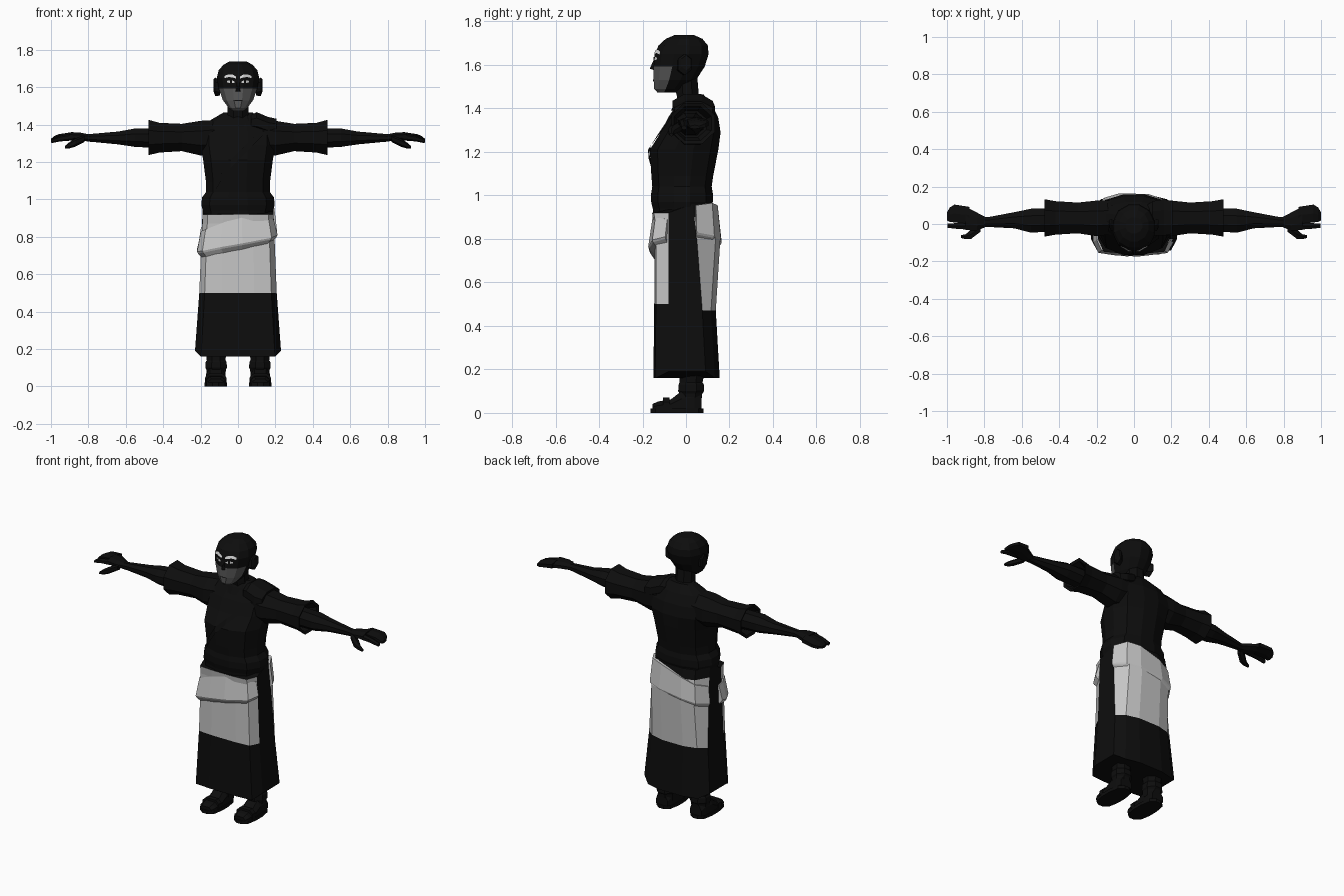
import bpy, bmesh, math
from mathutils import Vector
from mathutils.bvhtree import BVHTree


def material(name, value):
    m = bpy.data.materials.new(name)
    m.diffuse_color = (value, value, value, 1)
    return m


BLACK = material("robe black", 0.004)
LIGHT = material("cloth light grey", 0.56)
FACE = material("face grey", 0.10)
WHITE = material("brow white", 0.68)


def finish(name, bm, mats, rule=None):
    bmesh.ops.recalc_face_normals(bm, faces=bm.faces)
    bm.normal_update()
    if rule:
        for f in bm.faces:
            f.material_index = rule(f.calc_center_median())
    me = bpy.data.meshes.new(name)
    bm.to_mesh(me)
    bm.free()
    for m in mats:
        me.materials.append(m)
    ob = bpy.data.objects.new(name, me)
    bpy.context.collection.objects.link(ob)
    return ob


def loft(name, rings, mats=(BLACK,), rule=None):
    """Skin a list of equal-length point rings and cap both ends."""
    bm = bmesh.new()
    loops = [[bm.verts.new(p) for p in r] for r in rings]
    n = len(loops[0])
    for a, b in zip(loops, loops[1:]):
        for i in range(n):
            j = (i + 1) % n
            bm.faces.new((a[i], a[j], b[j], b[i]))
    bm.faces.new(loops[0])
    bm.faces.new(loops[-1])
    return finish(name, bm, mats, rule)


def oval(c0, c1, r0, r1, n, power=2.0):
    """Rounded polygon with flat sides towards the axes."""
    pts = []
    for i in range(n):
        a = 2 * math.pi * (i + 0.5) / n
        c, s = math.cos(a), math.sin(a)
        k = (abs(c) ** power + abs(s) ** power) ** (-1 / power) / math.cos(math.pi / n)
        pts.append((c0 + r0 * c * k, c1 + r1 * s * k))
    return pts


def upright(rows, n, power=2.0, cx=0.0):
    """Rings from rows of (z, half width, front y, back y)."""
    return [[(x, y, z) for x, y in oval(cx, (f + b) / 2, w, (b - f) / 2, n, power)]
            for z, w, f, b in rows]


def sideways(rows, n, side, power=2.3):
    """Rings from rows of (x, front y, back y, low z, high z)."""
    return [[(side * x, y, z) for y, z in oval((f + b) / 2, (l + h) / 2, (b - f) / 2, (h - l) / 2, n, power)]
            for x, f, b, l, h in rows]


def fold(name, path, out, mat):
    """Draped cloth band along (x, y, top z, bottom z), standing off at its lower edge."""
    rings = []
    for x, y, zt, zb in path:
        def at(o, z):
            k = 1 + o / math.hypot(x, y)
            return (x * k, y * k, z)
        rings.append([at(0.004, zt), at(out, zb + 0.03), at(out * 0.8, zb + 0.02), at(-0.012, zb - 0.012), at(-0.012, zt)])
    return loft(name, rings, (mat,))


def plate(name, target, spans, mat, lift=0.004):
    """Thin patch projected on the front of a part, spans of (x, low z, high z)."""
    bm = bmesh.new()
    bm.from_mesh(target.data)
    tree = BVHTree.FromBMesh(bm)
    bm.free()
    bm = bmesh.new()
    cols = []
    for x, lo, hi in spans:
        col = []
        for z in (lo, hi):
            hit = tree.ray_cast(Vector((x, -2, z)), Vector((0, 1, 0)))[0]
            col.append(bm.verts.new((x, hit.y - lift, z)))
        cols.append(col)
    for a, b in zip(cols, cols[1:]):
        bm.faces.new((a[0], b[0], b[1], a[1]))
    return finish(name, bm, (mat,))


# skirt: dark sides and hem, light front and back panels
skirt_rings = []
for zf, zs, zb, w, f, b, ys in ((.16, .19, .16, .23, -.15, .155, .09),
                                (.50, .485, .47, .207, -.146, .137, .075),
                                (.80, .80, .80, .195, -.145, .158, .05),
                                (.87, .88, .90, .191, -.148, .142, .038),
                                (.92, .93, .96, .190, -.156, .130, .03)):
    half = [(.42 * w, f, zf), (.86 * w, f + .008, zf), (w, -.08, zs if zs < .3 else zf),
            (w, ys, zs if zs < .3 else zb), (.76 * w, b - .022, zb), (.36 * w, b, zb)]
    skirt_rings.append(half + [(-x, y, z) for x, y, z in reversed(half)])


def skirt_colour(c):
    return int(.48 < c.z < .93 and (abs(c.x) < .188 and (c.y < -.08 or c.y > .05)))


loft("skirt", skirt_rings, (BLACK, LIGHT), skirt_colour)

# draped folds across the hips
fold("front_fold", [(-.195, -.045, .82, .70), (-.195, -.085, .83, .69), (-.17, -.138, .84, .695),
                    (-.08, -.146, .875, .715), (.02, -.148, .91, .735),
                    (.16, -.138, .90, .765), (.188, -.085, .89, .78)], .026, LIGHT)
fold("back_fold", [(.190, .045, .955, .80), (.148, .118, .965, .785), (.07, .142, .955, .775),
                   (-.07, .146, .91, .755), (-.148, .126, .875, .735), (-.194, .055, .85, .72)], .02, LIGHT)

# torso with wide belt
torso = loft("torso", upright(((.88, .178, -.145, .115), (.94, .184, -.15, .115), (.97, .192, -.157, .12),
                               (1.01, .188, -.157, .12), (1.04, .167, -.152, .115), (1.09, .167, -.156, .122),
                               (1.21, .182, -.163, .145), (1.29, .195, -.112, .156), (1.36, .195, -.078, .145),
                               (1.42, .15, -.04, .115), (1.465, .075, -.01, .078)), 12, 2.6))

# wrapped robe edge on the chest and cloth over one shoulder
plate("robe_edge", torso, [(x, z - .02, z + .02) for x, z in
                           ((.13, 1.36), (.08, 1.31), (.02, 1.25), (-.04, 1.19), (-.09, 1.12), (-.12, 1.07))], BLACK, .008)
loft("shoulder_cloth", sideways(((.07, -.05, .10, 1.37, 1.45), (.10, -.06, .12, 1.36, 1.465),
                                 (.16, -.06, .13, 1.34, 1.44), (.205, -.05, .12, 1.34, 1.43)), 8, 1))
loft("collar", upright(((1.39, .105, -.065, .115), (1.43, .085, -.045, .10), (1.465, .065, -.02, .078)), 10))

# neck and head
loft("neck", upright(((1.40, .062, -.03, .07), (1.47, .056, -.045, .058), (1.57, .056, -.05, .05)), 8))


def face_colour(c):
    return int(c.z < 1.592 and c.y < -.085 and abs(c.x) < .1)


head = loft("head", upright(((1.472, .028, -.13, -.05), (1.49, .05, -.146, .0), (1.53, .080, -.148, .045),
                             (1.592, .102, -.148, .085), (1.65, .112, -.143, .103), (1.69, .103, -.125, .099),
                             (1.72, .077, -.092, .075), (1.738, .045, -.05, .035)), 12, 2.15), (BLACK, FACE), face_colour)

# nose and mouth
bm = bmesh.new()
v = [bm.verts.new(p) for p in ((-.017, -.143, 1.575), (.017, -.143, 1.575), (0, -.167, 1.583),
                               (-.009, -.14, 1.64), (.009, -.14, 1.64))]
for idx in ((0, 1, 2), (0, 2, 3), (2, 1, 4), (3, 2, 4)):
    bm.faces.new([v[i] for i in idx])
finish("nose", bm, (FACE, BLACK), lambda c: int(c.z > 1.597))
plate("mouth", head, [(-.025, 1.527, 1.53), (0, 1.526, 1.532), (.025, 1.527, 1.53)], BLACK, .002)

for side, tag in ((-1, "right"), (1, "left")):
    # brows, eyes and ears
    plate(tag + "_brow", head, [(side * x, lo, hi) for x, lo, hi in
                                ((.012, 1.647, 1.658), (.03, 1.652, 1.668), (.05, 1.654, 1.669), (.073, 1.648, 1.660))], WHITE)
    plate(tag + "_eye", head, [(side * x, lo, hi) for x, lo, hi in
                               ((.018, 1.624, 1.630), (.034, 1.621, 1.637), (.058, 1.625, 1.634))], WHITE)
    plate(tag + "_pupil", head, [(side * x, 1.622, 1.637) for x in (.033, .043)], BLACK, .006)
    loft(tag + "_ear", sideways(((.095, -.04, .01, 1.56, 1.63), (.122, -.035, .025, 1.56, 1.645),
                                 (.13, -.02, .022, 1.58, 1.64)), 6, side))

    # sleeve with hollow cuff, then forearm
    loft(tag + "_sleeve", sideways(((.12, -.05, .12, 1.25, 1.42), (.20, -.06, .12, 1.24, 1.415),
                                    (.30, -.045, .11, 1.262, 1.40), (.42, -.052, .117, 1.255, 1.405),
                                    (.478, -.062, .127, 1.242, 1.42), (.472, -.05, .112, 1.256, 1.405),
                                    (.42, -.04, .09, 1.27, 1.385)), 8, side, 3))
    loft(tag + "_forearm", sideways(((.40, -.035, .08, 1.275, 1.38), (.55, -.045, .08, 1.282, 1.378),
                                     (.64, -.022, .062, 1.295, 1.362), (.78, -.015, .036, 1.308, 1.35),
                                     (.81, -.018, .036, 1.31, 1.348)), 8, side))

    # hand
    loft(tag + "_palm", sideways(((.79, -.014, .034, 1.312, 1.346), (.84, -.035, .06, 1.312, 1.356),
                                  (.90, -.03, .09, 1.318, 1.358)), 8, side))
    loft(tag + "_fingers", sideways(((.88, .005, .088, 1.32, 1.358), (.96, .012, .10, 1.315, 1.346),
                                     (.985, .015, .085, 1.308, 1.335), (1.0, .02, .06, 1.306, 1.322)), 6, side, 3))
    loft(tag + "_index_finger", sideways(((.88, -.03, .006, 1.318, 1.352), (.95, -.025, .004, 1.312, 1.338),
                                          (.998, -.02, .002, 1.302, 1.32)), 6, side))
    loft(tag + "_thumb", sideways(((.82, -.04, .0, 1.31, 1.342), (.87, -.078, -.03, 1.285, 1.322),
                                   (.90, -.08, -.055, 1.275, 1.305), (.925, -.075, -.06, 1.272, 1.285)), 6, side))

    # leg with ankle wraps, shoe and sole
    loft(tag + "_leg", upright(((.05, .05, -.03, .07), (.09, .052, -.03, .075), (.10, .058, -.036, .084),
                                (.13, .056, -.034, .082), (.14, .05, -.03, .076), (.16, .052, -.03, .08),
                                (.19, .055, -.035, .085), (.45, .065, -.06, .08)), 8, cx=side * .117))
    loft(tag + "_sole", upright(((0, .058, -.16, .076), (.02, .058, -.16, .076)), 12, 3.2, side * .119))
    shoe = [[(side * .119 + x, y, z) for x, z in ((-w, .02), (w, .02), (w, h * .65), (w * .6, h), (-w * .6, h), (-w, h * .65))]
            for y, w, h in ((-.155, .04, .04), (-.13, .052, .052), (-.07, .053, .062), (-.02, .052, .10),
                            (.04, .05, .11), (.072, .04, .08))]
    loft(tag + "_shoe", shoe)
    strap = [[(side * .119 + x, y, z) for x, z in ((-.058, .018), (.058, .018), (.056, .05), (.035, .07), (-.035, .07), (-.056, .05))]
             for y in (-.105, -.075)]
    loft(tag + "_shoe_strap", strap)
